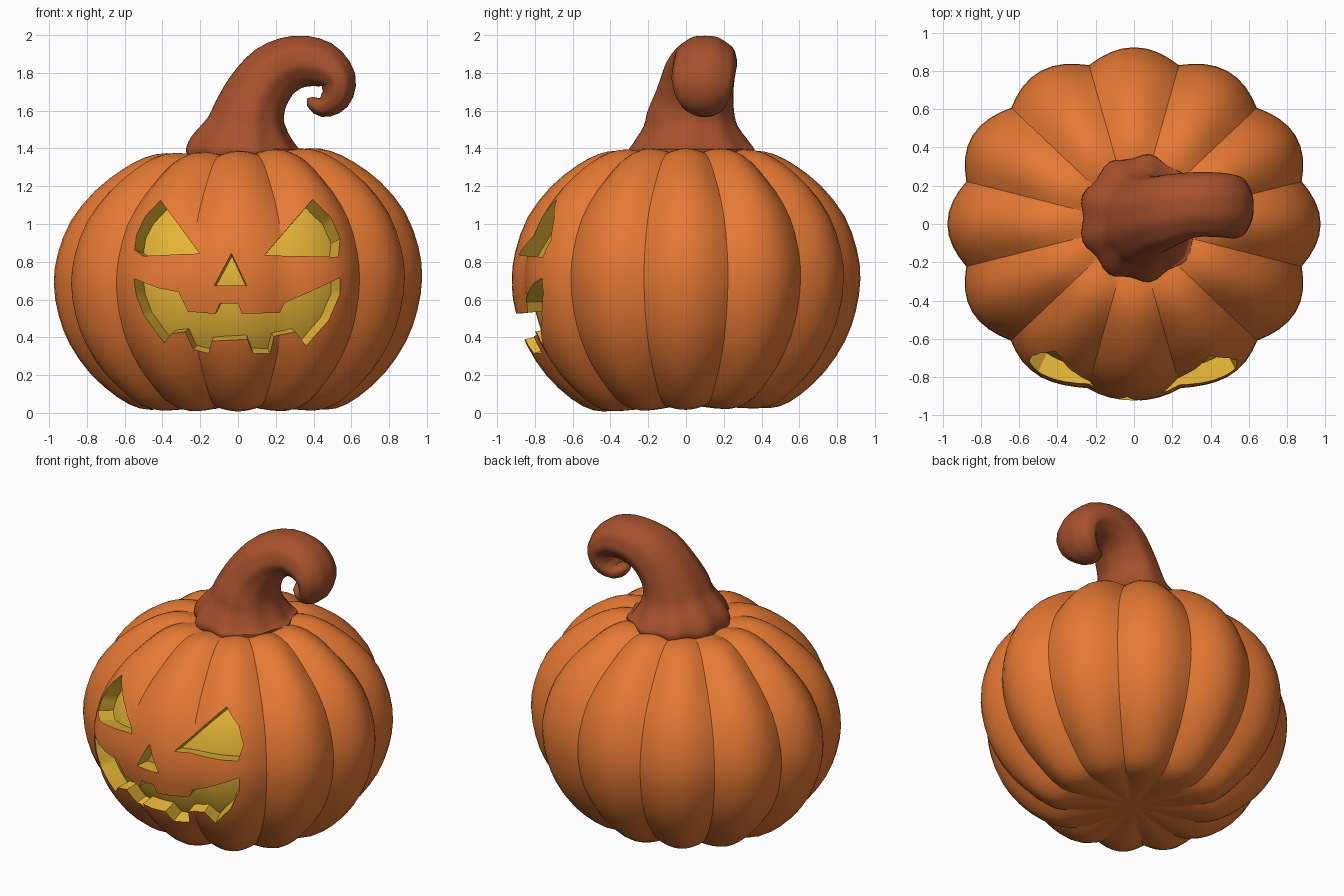
import bpy, bmesh, math
from mathutils import Vector
from mathutils.bvhtree import BVHTree

if "Cube" in bpy.data.objects:
    bpy.data.objects.remove(bpy.data.objects["Cube"])


def material(name, rgb):
    m = bpy.data.materials.new(name)
    m.diffuse_color = (*rgb, 1)
    m.use_nodes = True
    m.node_tree.nodes["Principled BSDF"].inputs["Base Color"].default_value = m.diffuse_color
    return m


ORANGE = material("pumpkin orange", (0.79, 0.192, 0.034))
YELLOW = material("glow yellow", (0.78, 0.46, 0.037))
BROWN = material("stem brown", (0.38, 0.082, 0.025))


def make_object(name, bm, mats):
    bmesh.ops.recalc_face_normals(bm, faces=bm.faces)
    me = bpy.data.meshes.new(name)
    bm.to_mesh(me)
    bm.free()
    ob = bpy.data.objects.new(name, me)
    bpy.context.collection.objects.link(ob)
    for m in mats:
        me.materials.append(m)
    return ob


def smooth(ob, degrees):
    bpy.ops.object.select_all(action='DESELECT')
    ob.select_set(True)
    bpy.context.view_layer.objects.active = ob
    bpy.ops.object.shade_smooth_by_angle(angle=math.radians(degrees))


def spline(pts, steps):
    """Catmull-Rom through tuples of any length."""
    out = []
    for i in range(len(pts) - 1):
        a, b, c, d = pts[max(i - 1, 0)], pts[i], pts[i + 1], pts[min(i + 2, len(pts) - 1)]
        for s in range(steps):
            t = s / steps
            out.append(tuple(0.5 * (2 * q + (r - p) * t + (2 * p - 5 * q + 4 * r - s_) * t * t
                                    + (3 * q - p - 3 * r + s_) * t ** 3)
                             for p, q, r, s_ in zip(a, b, c, d)))
    return out + [pts[-1]]


def loft(rings, start, end):
    """Skin closed rings and close both ends with fans."""
    bm = bmesh.new()
    vr = [[bm.verts.new(p) for p in ring] for ring in rings]
    n = len(vr[0])
    for a, b in zip(vr, vr[1:]):
        for i in range(n):
            bm.faces.new((a[i], a[(i + 1) % n], b[(i + 1) % n], b[i]))
    for ring, tip in ((vr[0], start), (vr[-1], end)):
        c = bm.verts.new(tip)
        for i in range(n):
            bm.faces.new((ring[i], ring[(i + 1) % n], c))
    return bm


# Ribbed pumpkin: radius and height of the outline, twelve lobes
PROFILE = [(0.1, 0.035), (0.22, 0.03), (0.4, 0.018), (0.52, 0.024), (0.64, 0.085), (0.78, 0.21),
           (0.89, 0.37), (0.95, 0.53), (0.975, 0.7), (0.955, 0.86), (0.885, 1.04), (0.755, 1.20),
           (0.61, 1.31), (0.49, 1.37), (0.38, 1.388), (0.25, 1.37), (0.1, 1.335)]
MID = 0.65


def pumpkin(depth, scale=1.0):
    rings = []
    for r, z in spline(PROFILE, 2):
        ring = []
        for i in range(96):
            a = 2 * math.pi * i / 96
            off = math.remainder(a + math.pi / 2, 2 * math.pi)
            face = math.exp(-(off / 0.5) ** 2 - ((z - 0.7) / 0.4) ** 2)   # shallower ribs at the face
            d = depth * min(1, (r / 0.7) ** 1.5) * (1 - 0.6 * face)
            k = scale * (1 - d * (1 - abs(math.cos(6 * a))))
            x, y = r * k * math.cos(a), 0.947 * r * k * math.sin(a)
            h = MID + (z - MID) * k
            ring.append((x, y, h + 0.035 * x * z / 1.4 + 0.02 * y * (1 - z / 1.4)))   # slight lean
        rings.append(ring)
    return loft(rings, (0, 0, MID + (0.037 - MID) * scale), (0, 0, MID + (1.33 - MID) * scale))


bm = pumpkin(0.07)
surface = BVHTree.FromBMesh(bm)
body = make_object("pumpkin_body", bm, [ORANGE, YELLOW])

# Face openings in front view (x, z)
LEFT_EYE = [(-0.205, 0.845), (-0.5, 0.83), (-0.548, 0.865), (-0.535, 0.95), (-0.49, 1.04), (-0.41, 1.125)]
RIGHT_EYE = [(0.14, 0.835), (0.53, 0.825), (0.54, 0.92), (0.495, 1.03), (0.395, 1.13)]
NOSE = [(-0.035, 0.845), (-0.125, 0.675), (0.045, 0.675)]
MOUTH = [(-0.55, 0.71), (-0.42, 0.66), (-0.315, 0.64), (-0.265, 0.535), (-0.12, 0.525), (-0.095, 0.58),
         (0.0, 0.58), (0.02, 0.525), (0.22, 0.53), (0.25, 0.585), (0.38, 0.64), (0.54, 0.715),
         (0.54, 0.63), (0.48, 0.49), (0.36, 0.355), (0.305, 0.43), (0.19, 0.405), (0.17, 0.315),
         (0.08, 0.315), (0.05, 0.39), (-0.14, 0.38), (-0.155, 0.315), (-0.235, 0.335), (-0.28, 0.43),
         (-0.355, 0.42), (-0.39, 0.37), (-0.5, 0.52), (-0.54, 0.63)]

# Tapered cutters that leave yellow walls
APEX = Vector((0, 0.3, MID))
bm = bmesh.new()
for outline in (LEFT_EYE, RIGHT_EYE, NOSE, MOUTH):
    pts = []
    for p, q in zip(outline, outline[1:] + outline[:1]):
        n = max(1, math.ceil(math.dist(p, q) / 0.08))
        for i in range(n):
            x, z = (p[j] + (q[j] - p[j]) * i / n for j in (0, 1))
            pts.append(surface.ray_cast(Vector((x, -3, z)), Vector((0, 1, 0)))[0])
    front, back = [[bm.verts.new(APEX + (p - APEX) * k) for p in pts] for k in (1.3, 0.78)]
    n = len(pts)
    for i in range(n):
        j = (i + 1) % n
        bm.faces.new((front[i], front[j], back[j], back[i]))
    bm.faces.new(front)
    bm.faces.new(back)
for f in bm.faces:
    f.material_index = 1
bmesh.ops.recalc_face_normals(bm, faces=bm.faces)
bmesh.ops.triangulate(bm, faces=bm.faces)
cutter = make_object("face_cutter", bm, [ORANGE, YELLOW])
cutter.hide_render = True

mod = body.modifiers.new("carve", 'BOOLEAN')
mod.operation = 'DIFFERENCE'
mod.solver = 'EXACT'
mod.object = cutter
bpy.context.view_layer.objects.active = body
bpy.ops.object.modifier_apply(modifier=mod.name)
bpy.data.objects.remove(cutter)
smooth(body, 30)

# Glowing lining behind the openings
bm = pumpkin(0.03, 0.885)
bmesh.ops.recalc_face_normals(bm, faces=bm.faces)
bmesh.ops.delete(bm, geom=[f for f in bm.faces if f.calc_center_median().y > -0.4], context='FACES')
lining = make_object("glow_lining", bm, [YELLOW])
for f in lining.data.polygons:      # keep the lining facing outward
    if f.normal.y > 0.5:
        f.flip()
smooth(lining, 40)

# Curled stem: x, y, z, half width in the curl plane, half width along y
STEM = [(0.03, 0.03, 1.30, 0.27, 0.29), (0.03, 0.03, 1.385, 0.308, 0.325), (0.032, 0.03, 1.43, 0.285, 0.305),
        (0.045, 0.025, 1.52, 0.218, 0.247), (0.062, 0.025, 1.60, 0.188, 0.228), (0.105, 0.045, 1.70, 0.168, 0.205),
        (0.19, 0.07, 1.805, 0.155, 0.19), (0.315, 0.1, 1.86, 0.14, 0.17), (0.445, 0.1, 1.845, 0.124, 0.168),
        (0.53, 0.09, 1.765, 0.097, 0.165), (0.515, 0.09, 1.665, 0.08, 0.14), (0.44, 0.1, 1.62, 0.054, 0.09),
        (0.38, 0.1, 1.65, 0.028, 0.045)]
path = spline(STEM, 3)
rings = []
for i, (x, y, z, rn, ry) in enumerate(path):
    a, b = path[max(i - 1, 0)], path[min(i + 1, len(path) - 1)]
    t = Vector((b[0] - a[0], 0, b[2] - a[2])).normalized()
    side = Vector((t.z, 0, -t.x))
    ridge = max(0.012, 0.05 * (1 - i / 16))
    ring = []
    for s in range(54):
        u = 2 * math.pi * s / 54
        k = 1 + ridge * math.cos(9 * u)
        ring.append(Vector((x, y, z)) + side * rn * k * math.cos(u) + Vector((0, ry * k * math.sin(u), 0)))
    rings.append(ring)
stem = make_object("stem", loft(rings, (0.03, 0.03, 1.30), (0.365, 0.1, 1.665)), [BROWN])
smooth(stem, 50)
